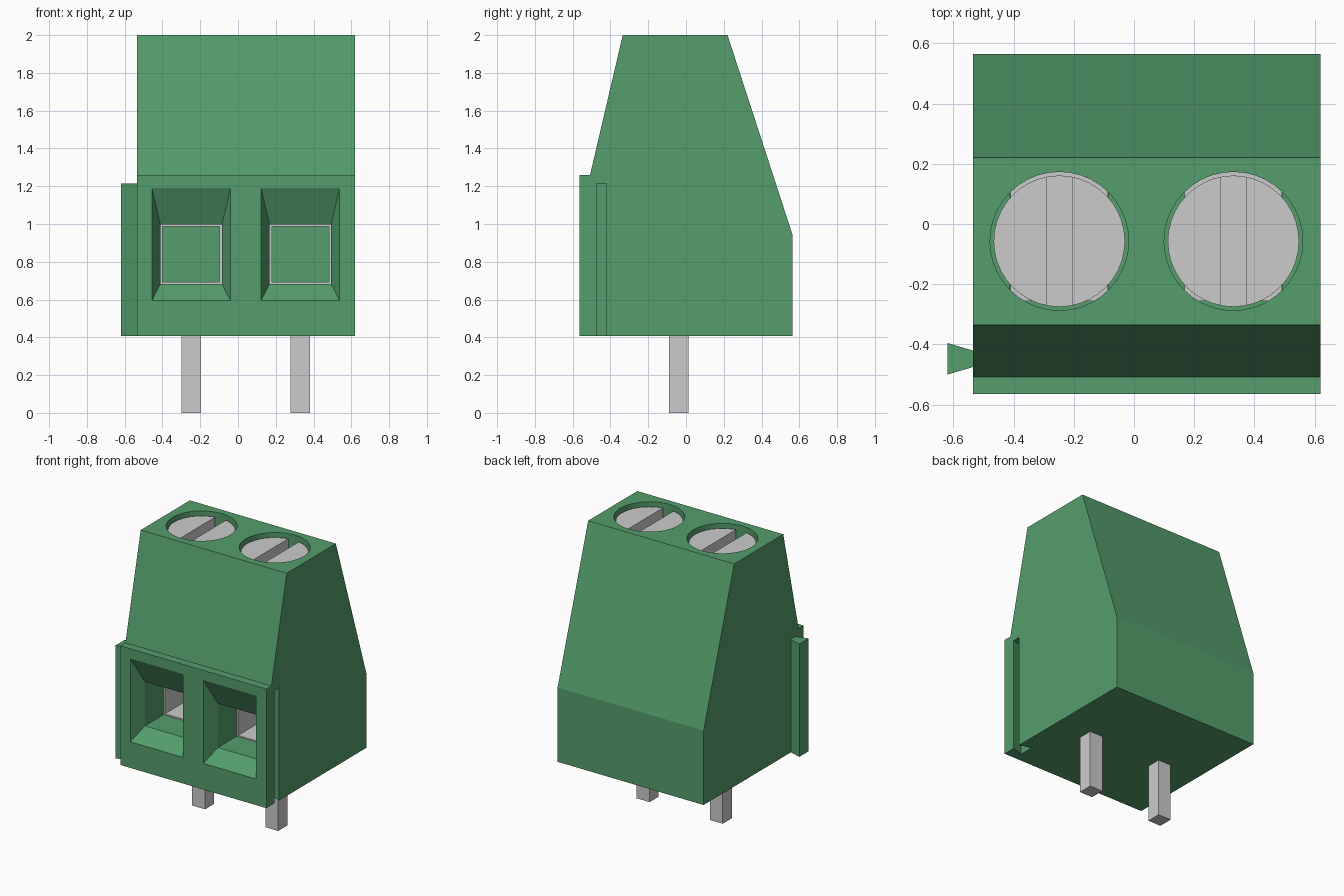
import bpy, bmesh
from mathutils import Vector

if "Cube" in bpy.data.objects:
    bpy.data.objects.remove(bpy.data.objects["Cube"])

green = bpy.data.materials.new("green_plastic")
green.diffuse_color = (0.09, 0.34, 0.15, 1)
green.use_nodes = True
green.node_tree.nodes["Principled BSDF"].inputs["Base Color"].default_value = green.diffuse_color


def make(name, bm, mat=None):
    bmesh.ops.recalc_face_normals(bm, faces=bm.faces)
    me = bpy.data.meshes.new(name)
    bm.to_mesh(me)
    bm.free()
    ob = bpy.data.objects.new(name, me)
    bpy.context.collection.objects.link(ob)
    if mat:
        me.materials.append(mat)
    return ob


def loft(name, a, b, mat=None):
    """Closed solid between two matching outlines."""
    bm = bmesh.new()
    va = [bm.verts.new(p) for p in a]
    vb = [bm.verts.new(p) for p in b]
    bm.faces.new(va)
    bm.faces.new(vb[::-1])
    n = len(va)
    for i in range(n):
        j = (i + 1) % n
        bm.faces.new((va[i], vb[i], vb[j], va[j]))
    return make(name, bm, mat)


def rect(x0, x1, z0, z1, y):
    return [(x0, y, z0), (x1, y, z0), (x1, y, z1), (x0, y, z1)]


def box(name, x0, x1, y0, y1, z0, z1, mat=None):
    return loft(name, rect(x0, x1, z0, z1, y0), rect(x0, x1, z0, z1, y1), mat)


def cylinder(name, x, y, r, z0, z1):
    bm = bmesh.new()
    bmesh.ops.create_cone(bm, cap_ends=True, segments=40, radius1=r, radius2=r, depth=z1 - z0)
    bmesh.ops.translate(bm, verts=bm.verts, vec=Vector((x, y, (z0 + z1) / 2)))
    return make(name, bm)


def cut(target, cutter):
    cutter.hide_render = True
    mod = target.modifiers.new("cut", 'BOOLEAN')
    mod.operation = 'DIFFERENCE'
    mod.solver = 'EXACT'
    mod.object = cutter
    bpy.context.view_layer.objects.active = target
    bpy.ops.object.modifier_apply(modifier=mod.name)
    bpy.data.objects.remove(cutter)


def dovetail(name, x_narrow, x_wide, z0, z1, mat=None):
    plan = [(x_narrow, -0.475), (x_narrow, -0.42), (x_wide, -0.395), (x_wide, -0.5)]
    return loft(name, [(x, y, z0) for x, y in plan], [(x, y, z1) for x, y in plan], mat)


# housing from its side profile
profile = [(-0.565, 0.408), (-0.565, 1.26), (-0.508, 1.26), (-0.335, 2.0),
           (0.22, 2.0), (0.565, 0.94), (0.565, 0.408)]
L, R = -0.535, 0.62
housing = loft("housing", [(L, y, z) for y, z in profile], [(R, y, z) for y, z in profile], green)

# interlocking rib on the left, matching groove on the right
dovetail("side_rib", L, -0.62, 0.408, 1.215, green)
cut(housing, dovetail("groove_cutter", R + 0.0005, 0.535, 0.3, 1.215))

SY = -0.057
for side, cx in (("left", -0.248), ("right", 0.33)):
    # wire entry: flared mouth, then a straight channel
    def flare(t, y):
        return rect(cx - 0.163 - 0.045 * t, cx + 0.163 + 0.045 * t,
                    0.682 - 0.087 * t, 0.998 + 0.192 * t, y)
    cut(housing, loft("mouth_cutter", flare(1.1, -0.575), flare(0, -0.465)))
    cut(housing, box("channel_cutter", cx - 0.163, cx + 0.163, -0.48, 0.24, 0.682, 0.998))

    # screw well
    cut(housing, cylinder("well_cutter", cx, SY, 0.23, 0.95, 2.1))

    # metal clamp tube
    clamp = box(side + "_clamp", cx - 0.162, cx + 0.162, -0.255, 0.22, 0.683, 0.997)
    cut(clamp, box("bore_cutter", cx - 0.151, cx + 0.151, -0.4, 0.4, 0.692, 0.987))

    # slotted screw
    screw = cylinder(side + "_screw", cx, SY, 0.218, 0.997, 1.97)
    cut(screw, box("slot_cutter", cx - 0.042, cx + 0.042, -0.5, 0.4, 1.87, 2.1))
    bpy.ops.object.select_all(action='DESELECT')
    screw.select_set(True)
    bpy.context.view_layer.objects.active = screw
    bpy.ops.object.shade_smooth_by_angle()

    # solder pin
    box(side + "_pin", cx - 0.051, cx + 0.051, -0.09, 0.013, 0, 0.45)
